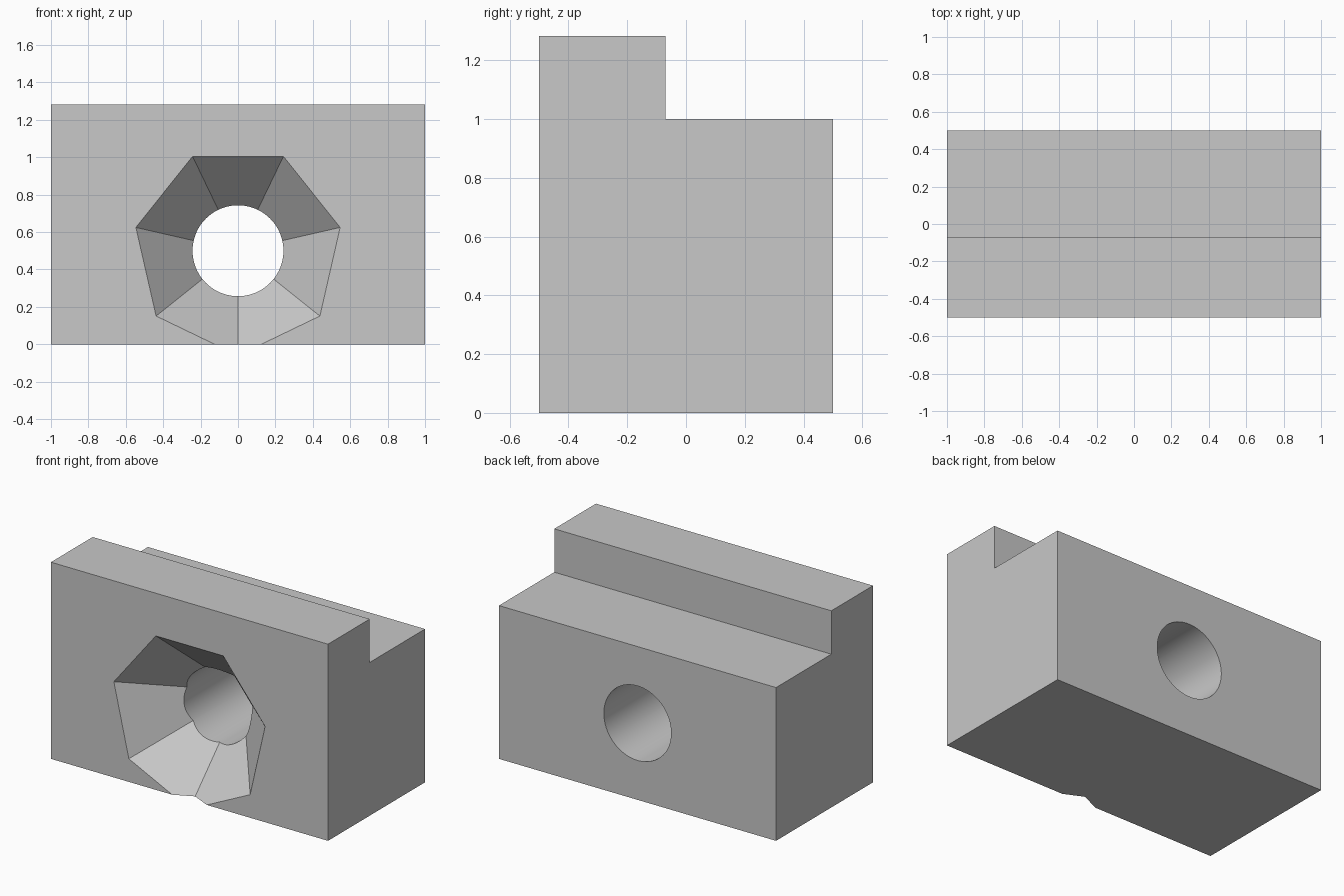
import bpy, bmesh
from math import sin, cos, pi, radians
from mathutils import Vector

if "Cube" in bpy.data.objects:
    bpy.data.objects.remove(bpy.data.objects["Cube"])

grey = bpy.data.materials.new("plain grey")
grey.use_nodes = True
colour = (0.58, 0.58, 0.58, 1)
grey.diffuse_color = colour
grey.node_tree.nodes["Principled BSDF"].inputs["Base Color"].default_value = colour

BORE_Z = 0.5


def loft(name, start, end):
    """Closed solid between two matching rings of points."""
    bm = bmesh.new()
    a = [bm.verts.new(p) for p in start]
    b = [bm.verts.new(p) for p in end]
    bm.faces.new(a)
    bm.faces.new(b)
    for i in range(len(a)):
        j = (i + 1) % len(a)
        bm.faces.new((a[i], a[j], b[j], b[i]))
    bmesh.ops.remove_doubles(bm, verts=bm.verts, dist=1e-6)
    bmesh.ops.recalc_face_normals(bm, faces=bm.faces)
    mesh = bpy.data.meshes.new(name)
    bm.to_mesh(mesh)
    bm.free()
    mesh.materials.append(grey)
    obj = bpy.data.objects.new(name, mesh)
    bpy.context.collection.objects.link(obj)
    return obj


def ring(sides, radius, y):
    """Polygon around the bore axis, first corner pointing down."""
    angles = [2 * pi * i / sides for i in range(sides)]
    return [Vector((radius * sin(t), y, BORE_Z - radius * cos(t))) for t in angles]


# Stepped block: side profile swept along x
profile = [(-0.5, 0), (0.5, 0), (0.5, 1), (-0.07, 1), (-0.07, 1.283), (-0.5, 1.283)]
block = loft("stepped_block",
             [(-1, y, z) for y, z in profile],
             [(1, y, z) for y, z in profile])

# Seven-sided funnel in the front, continued a little past the front face
R, DEPTH, OVER, TIP = 0.56, 0.55, 0.1, 0.02
funnel = loft("funnel_cutter",
              ring(7, R * (1 + OVER / DEPTH), -0.5 - OVER),
              ring(7, TIP, -0.5 + DEPTH * (1 - TIP / R)))

# Round bore through the whole block
bore = loft("bore_cutter", ring(96, 0.243, -0.8), ring(96, 0.243, 0.8))

bpy.ops.object.select_all(action='DESELECT')
bpy.context.view_layer.objects.active = block
block.select_set(True)
for cutter in (funnel, bore):
    cutter.hide_render = True
    mod = block.modifiers.new("cut", 'BOOLEAN')
    mod.operation = 'DIFFERENCE'
    mod.solver = 'EXACT'
    mod.object = cutter
    bpy.ops.object.modifier_apply(modifier=mod.name)
    bpy.data.objects.remove(cutter)

# Smooth bore, crisp facets
bpy.ops.object.shade_smooth_by_angle(angle=radians(20))
